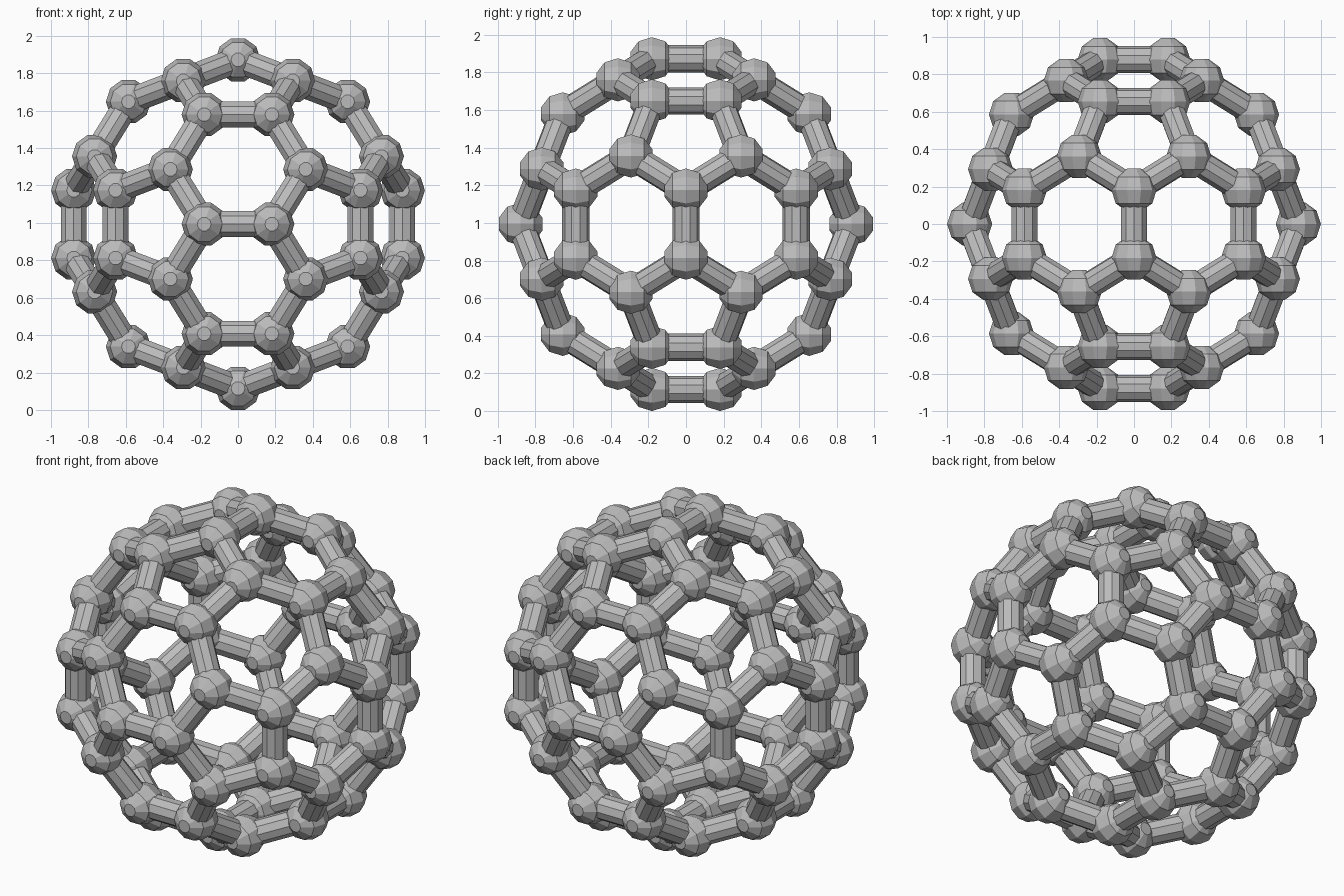
import bpy, bmesh
from math import sin, cos, pi, sqrt, acos, atan2
from itertools import product, combinations
from mathutils import Vector, Matrix

cube = bpy.data.objects.get("Cube")
if cube:
    bpy.data.objects.remove(cube, do_unlink=True)

PHI = (1 + sqrt(5)) / 2
UNIT = 0.181                  # half the length of an edge
BALL_R = UNIT * 2 / 3
STRUT_R = UNIT * 0.4
SIDES = 10
CENTRE_Z = 3 * PHI * UNIT + BALL_R * cos(pi / SIDES)   # rests on z = 0

grey = bpy.data.materials.new("light grey")
grey.diffuse_color = (0.5, 0.5, 0.5, 1)
grey.use_nodes = True
grey.node_tree.nodes["Principled BSDF"].inputs["Base Color"].default_value = (0.5, 0.5, 0.5, 1)


def cage_corners():
    """Corners of a truncated icosahedron: signed cyclic permutations."""
    found = []
    for base in ((0, 1, 3 * PHI), (1, 2 + PHI, 2 * PHI), (PHI, 2, PHI ** 3)):
        for signs in product((1, -1), repeat=3):
            p = [a * s for a, s in zip(base, signs)]
            for k in range(3):
                v = Vector(p[k:] + p[:k]) * UNIT
                if all((v - w).length > 0.01 for w in found):
                    found.append(v)
    return found


def add_stack(bm, rings, matrix):
    """Flat-capped solid from (radius, height) rings, placed by a matrix."""
    loops = []
    for radius, height in rings:
        loops.append([bm.verts.new(matrix @ Vector((
            radius * cos(2 * pi * i / SIDES), radius * sin(2 * pi * i / SIDES), height)))
            for i in range(SIDES)])
    for low, high in zip(loops, loops[1:]):
        for i in range(SIDES):
            j = (i + 1) % SIDES
            bm.faces.new((low[i], low[j], high[j], high[i]))
    bm.faces.new(loops[0][::-1])
    bm.faces.new(loops[-1])


def finish(bm, name):
    bmesh.ops.recalc_face_normals(bm, faces=bm.faces[:])
    mesh = bpy.data.meshes.new(name)
    bm.to_mesh(mesh)
    bm.free()
    mesh.materials.append(grey)
    obj = bpy.data.objects.new(name, mesh)
    obj.location.z = CENTRE_Z
    bpy.context.collection.objects.link(obj)


corners = cage_corners()
tip = Matrix.Rotation(pi / 2, 4, 'X')      # turns the ball poles to front and back

# Faceted balls on every corner
ball_angles = [pi - pi * (k + 0.5) / (SIDES // 2) for k in range(SIDES // 2)]
ball_rings = [(BALL_R * sin(a), BALL_R * cos(a)) for a in ball_angles]
balls = bmesh.new()
for c in corners:
    add_stack(balls, ball_rings, Matrix.Translation(c) @ tip)
finish(balls, "joint_balls")

# Ten-sided struts along every edge
struts = bmesh.new()
for a, b in combinations(corners, 2):
    if (b - a).length < 2.1 * UNIT:
        d = tip.inverted() @ (b - a)
        turn = (Matrix.Rotation(atan2(d.y, d.x), 4, 'Z')
                @ Matrix.Rotation(acos(max(-1, min(1, d.z / d.length))), 4, 'Y'))
        add_stack(struts, [(STRUT_R, 0), (STRUT_R, d.length)],
                  Matrix.Translation(a) @ tip @ turn)
finish(struts, "struts")
